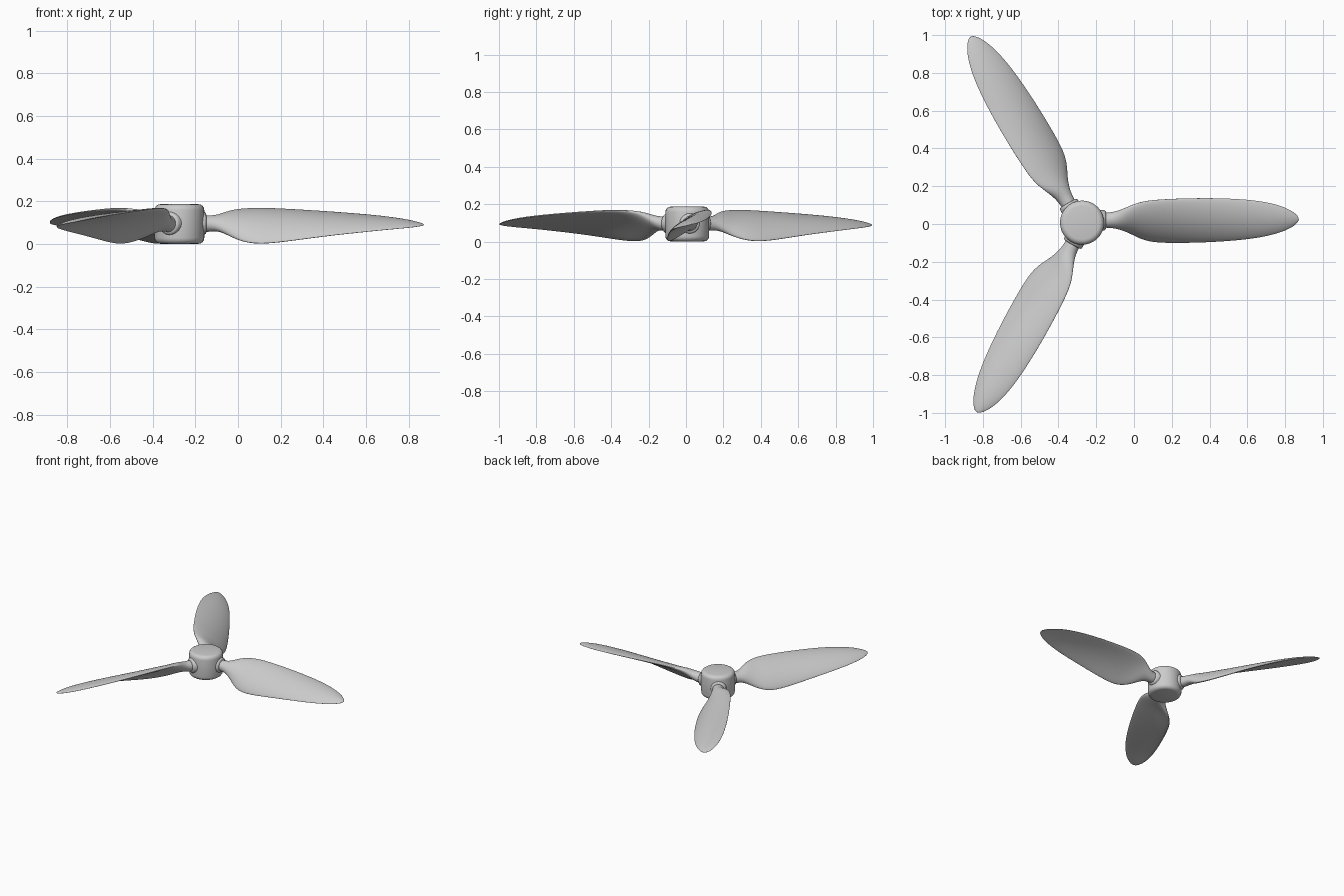
import bpy, bmesh, math
from mathutils import Matrix, Vector

cube = bpy.data.objects.get("Cube")
if cube:
    bpy.data.objects.remove(cube)

HUB = Vector((-0.275, 0.007, 0))
SIDES = 20

grey = bpy.data.materials.new("light_grey")
grey.use_nodes = True
colour = (0.6, 0.6, 0.6, 1)
grey.diffuse_color = colour
grey.node_tree.nodes["Principled BSDF"].inputs["Base Color"].default_value = colour


def finish(name, bm, angle=60):
    bmesh.ops.recalc_face_normals(bm, faces=bm.faces)
    mesh = bpy.data.meshes.new(name)
    bm.to_mesh(mesh)
    bm.free()
    mesh.materials.append(grey)
    obj = bpy.data.objects.new(name, mesh)
    bpy.context.collection.objects.link(obj)
    bpy.ops.object.select_all(action="DESELECT")
    obj.select_set(True)
    bpy.context.view_layer.objects.active = obj
    bpy.ops.object.shade_smooth_by_angle(angle=math.radians(angle))
    return obj


def loft(bm, rings):
    """Skin a list of closed rings and cap both ends."""
    rows = [[bm.verts.new(p) for p in ring] for ring in rings]
    for a, b in zip(rows, rows[1:]):
        for i in range(len(a)):
            j = (i + 1) % len(a)
            bm.faces.new((a[i], a[j], b[j], b[i]))
    bm.faces.new(rows[0])
    bm.faces.new(rows[-1])


# Hub: short drum with rounded rims
bm = bmesh.new()
bmesh.ops.create_cone(bm, cap_ends=True, segments=32, radius1=0.117, radius2=0.117,
                      depth=0.186, matrix=Matrix.Translation(HUB + Vector((0, 0, 0.094))))
rims = [e for e in bm.edges if abs(e.verts[0].co.z - e.verts[1].co.z) < 0.01]
bmesh.ops.bevel(bm, geom=rims, offset=0.028, segments=4, profile=0.5, affect="EDGES")
finish("hub", bm)

# Blade stations: x, trailing y, leading y, trailing z, leading z, thickness
STATIONS = [
    (-.20, -.02, .06, .095, .095, .08),
    (-.13, -.02, .06, .09, .10, .08),
    (-.08, -.024, .067, .065, .135, .07),
    (-.03, -.045, .09, .035, .16, .058),
    (.03, -.082, .115, .012, .17, .046),
    (.1, -.102, .125, .004, .174, .042),
    (.2, -.106, .132, .012, .171, .038),
    (.4, -.102, .138, .041, .158, .032),
    (.6, -.086, .131, .062, .141, .025),
    (.72, -.064, .113, .073, .126, .02),
    (.8, -.038, .089, .079, .112, .016),
    (.85, -.01, .06, .084, .1, .01),
    (.873, .015, .036, .088, .093, .004),
]


def section(x, y0, y1, z0, z1, thick):
    chord = Vector((0, y1 - y0, z1 - z0))
    normal = Vector((0, z0 - z1, y1 - y0)).normalized()
    centre = Vector((x, (y0 + y1) / 2, (z0 + z1) / 2))
    # Slender sections arch upwards, the round root does not
    camber = max(0, chord.length - thick) * 0.09
    ring = []
    for i in range(SIDES):
        a = math.tau * i / SIDES
        along, up = math.cos(a), math.sin(a)
        lift = thick / 2 * up + camber * (0.7 - along * along)
        ring.append(centre + chord * along / 2 + normal * lift)
    return ring


def disc(x, radius):
    return [Vector((x, 0.02, 0.097)) +
            radius * Vector((0, math.cos(math.tau * i / SIDES), math.sin(math.tau * i / SIDES)))
            for i in range(SIDES)]


for index in range(3):
    turn = (Matrix.Translation(HUB) @ Matrix.Rotation(math.tau * index / 3, 4, "Z")
            @ Matrix.Translation(-HUB))
    # Twisted blade with a round root
    bm = bmesh.new()
    loft(bm, [section(*s) for s in STATIONS])
    bm.transform(turn)
    blade = finish(f"blade_{index + 1}", bm, 80)
    smooth = blade.modifiers.new("smooth", "SUBSURF")
    smooth.levels = smooth.render_levels = 2
    # Collar where the root meets the hub
    bm = bmesh.new()
    loft(bm, [disc(-.21, .054), disc(-.157, .054), disc(-.15, .048), disc(-.148, .038)])
    bm.transform(turn)
    finish(f"collar_{index + 1}", bm, 50)
